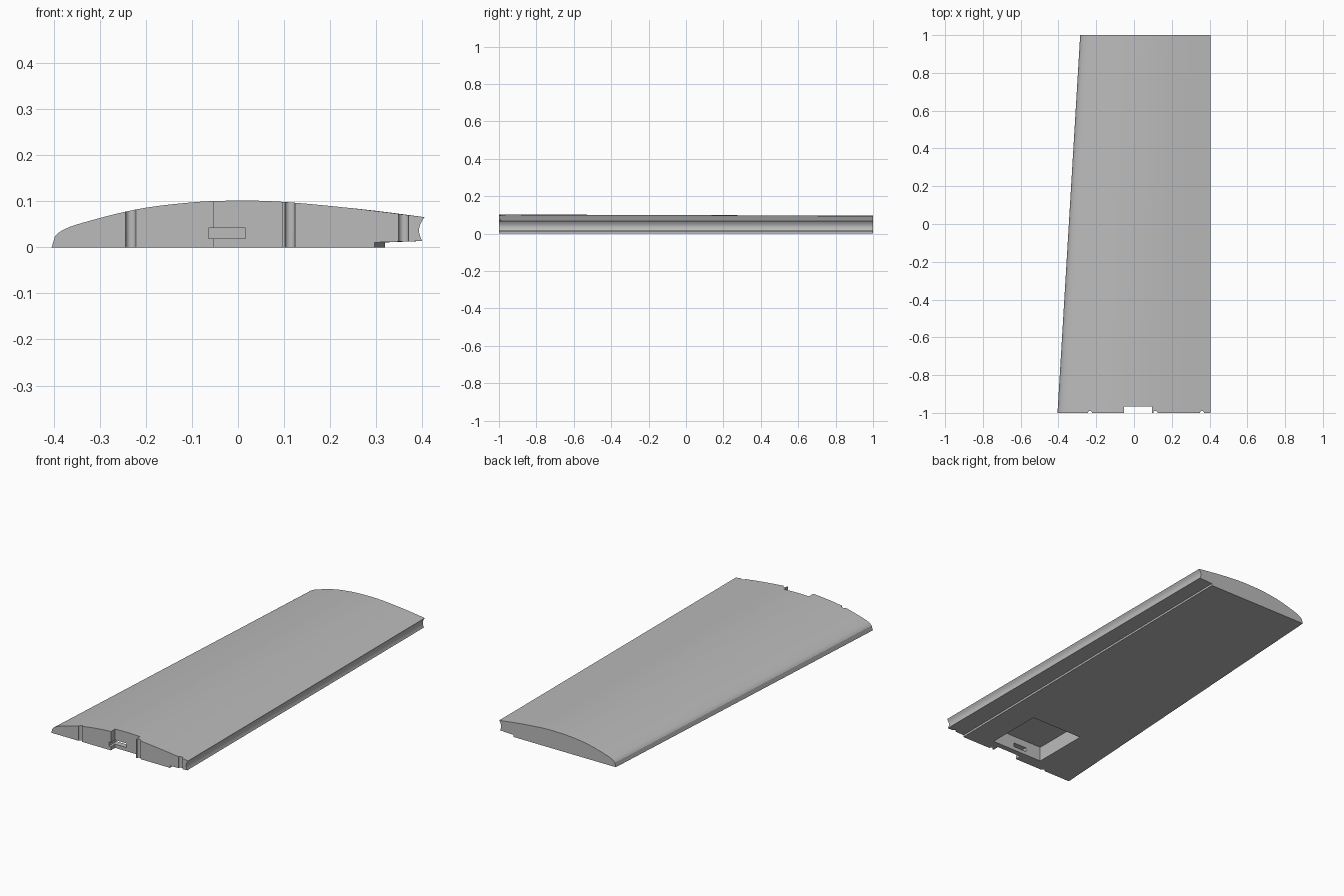
import bpy
import bmesh
import math
from mathutils import Matrix, Vector

cube = bpy.data.objects.get("Cube")
if cube:
    bpy.data.objects.remove(cube, do_unlink=True)

grey = bpy.data.materials.new("plain grey")
grey.use_nodes = True
color = (0.5, 0.5, 0.5, 1)
grey.diffuse_color = color
grey.node_tree.nodes["Principled BSDF"].inputs["Base Color"].default_value = color

TRAIL = 0.405
UPPER = [(-0.398, 0.024), (-0.382, 0.037), (-0.34, 0.053), (-0.22, 0.083), (-0.1, 0.098),
         (0, 0.102), (0.1, 0.099), (0.25, 0.085), (TRAIL, 0.066)]


def smooth_curve(points, steps=5):
    """Catmull-Rom curve through the given points."""
    pts = [Vector(p) for p in points]
    pts = [2 * pts[0] - pts[1]] + pts + [2 * pts[-1] - pts[-2]]
    out = []
    for a, b, c, d in zip(pts, pts[1:], pts[2:], pts[3:]):
        for i in range(steps):
            t = i / steps
            out.append(0.5 * (2 * b + (c - a) * t + (2 * a - 5 * b + 4 * c - d) * t ** 2
                              + (3 * b - a - 3 * c + d) * t ** 3))
    return out + [pts[-2]]


def section(chord, thin, step_x):
    """Wing outline: upper skin, hollow trailing edge, stepped underside."""
    pts = []
    for x, z in [(-0.405, 0)] + [tuple(p) for p in smooth_curve(UPPER)]:
        back = (TRAIL - x) / (2 * TRAIL)
        pts.append((TRAIL - back * chord, z * (1 - thin * min(1, back * 2))))
    for i in range(1, 9):
        t = i / 8
        pts.append((TRAIL - 0.005 * t - 0.009 * math.sin(math.pi * t), 0.066 - 0.052 * t))
    return pts + [(step_x, 0.011), (step_x, 0)]


def make_object(name, bm):
    bmesh.ops.recalc_face_normals(bm, faces=bm.faces)
    mesh = bpy.data.meshes.new(name)
    bm.to_mesh(mesh)
    bm.free()
    mesh.materials.append(grey)
    obj = bpy.data.objects.new(name, mesh)
    bpy.context.collection.objects.link(obj)
    return obj


def cut(target, bm):
    cutter = make_object("cutter", bm)
    cutter.hide_render = True
    mod = target.modifiers.new("cut", "BOOLEAN")
    mod.operation = "DIFFERENCE"
    mod.solver = "EXACT"
    mod.object = cutter
    bpy.context.view_layer.objects.active = target
    bpy.ops.object.modifier_apply(modifier=mod.name)
    bpy.data.objects.remove(cutter, do_unlink=True)


def cut_box(target, low, high):
    low, high = Vector(low), Vector(high)
    bm = bmesh.new()
    bmesh.ops.create_cube(bm, size=1, matrix=Matrix.Translation((low + high) / 2)
                          @ Matrix.Diagonal((*(high - low), 1)))
    cut(target, bm)


# Tapered wing panel lofted between root and tip sections
bm = bmesh.new()
root = [bm.verts.new((x, -1, z)) for x, z in section(0.81, 0, 0.297)]
tip = [bm.verts.new((x, 1, z)) for x, z in section(0.69, 0.07, 0.32)]
bm.faces.new(root)
bm.faces.new(tip)
for i in range(len(root)):
    j = (i + 1) % len(root)
    bm.faces.new((root[i], root[j], tip[j], tip[i]))
wing = make_object("wing_panel", bm)

# Underside pocket, root notch and cable slot
cut_box(wing, (-0.16, -0.935, -0.1), (0.15, -0.62, 0.08))
cut_box(wing, (-0.052, -1.1, -0.1), (0.096, -0.965, 0.2))
cut_box(wing, (-0.064, -1.1, 0.02), (0.016, -0.9, 0.042))

# Round upright grooves in the root face
for x in (-0.233, 0.113, 0.36):
    bm = bmesh.new()
    bmesh.ops.create_cone(bm, cap_ends=True, segments=24, radius1=0.011, radius2=0.011,
                          depth=0.4, matrix=Matrix.Translation((x, -1, 0.05)))
    cut(wing, bm)

bpy.ops.object.select_all(action="DESELECT")
wing.select_set(True)
bpy.context.view_layer.objects.active = wing
bpy.ops.object.shade_smooth_by_angle(angle=math.radians(25))
